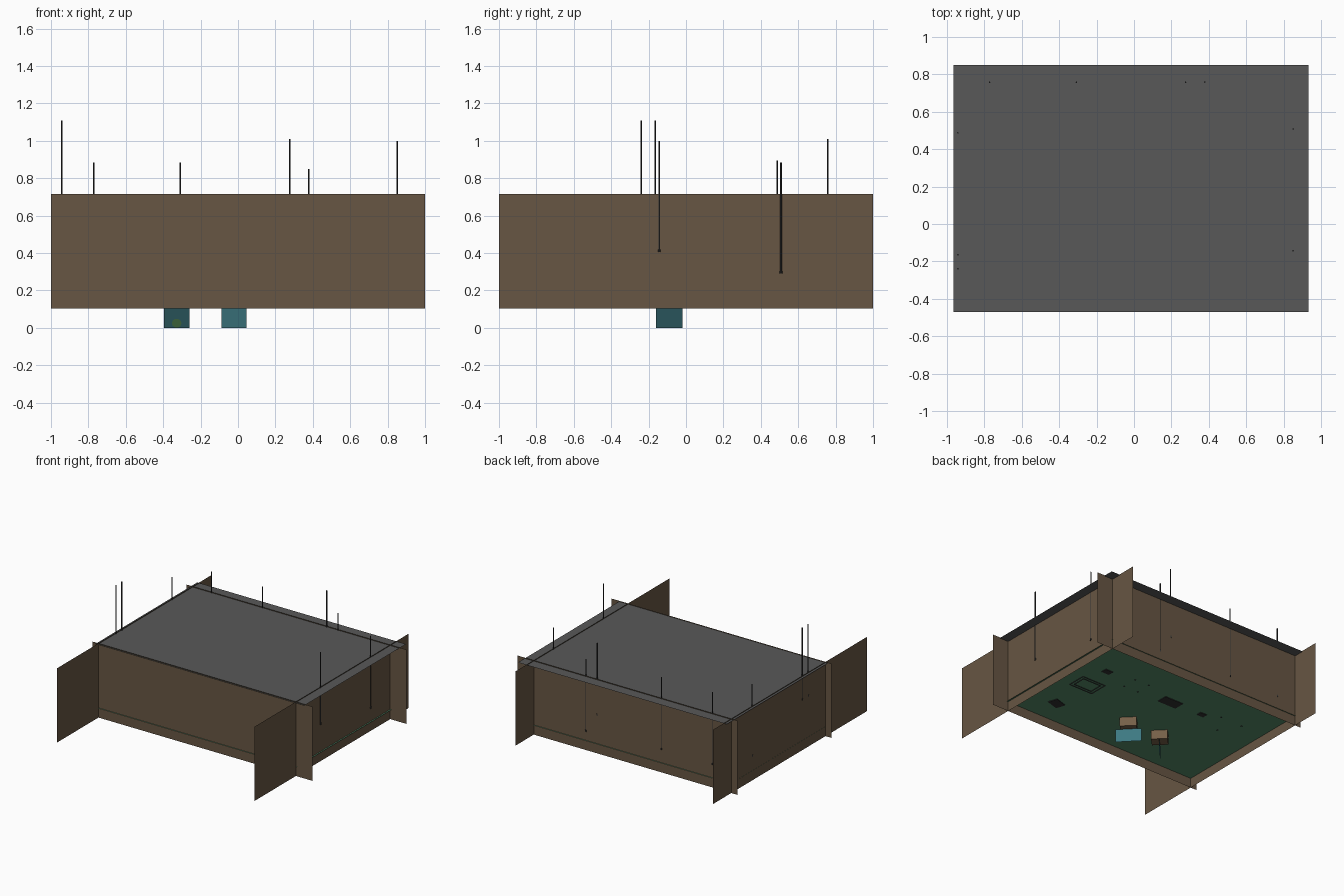
import bpy, math

if "Cube" in bpy.data.objects:
    bpy.data.objects.remove(bpy.data.objects["Cube"])


def mat(name, rgb):
    m = bpy.data.materials.new(name)
    m.diffuse_color = (*rgb, 1)
    m.use_nodes = True
    m.node_tree.nodes["Principled BSDF"].inputs["Base Color"].default_value = m.diffuse_color
    return m


BROWN = mat("wall brown", (0.137, 0.093, 0.056))
GREY = mat("roof grey", (0.098, 0.098, 0.098))
GREEN = mat("floor green", (0.092, 0.255, 0.140))
BLUE = mat("screen blue", (0.047, 0.190, 0.225))
BLACK = mat("metal black", (0.030, 0.030, 0.030))
TAN = mat("cabinet tan", (0.180, 0.115, 0.065))
MOSS = mat("knob green", (0.100, 0.260, 0.090))


def mesh(name, verts, faces, m):
    me = bpy.data.meshes.new(name)
    me.from_pydata(verts, [], faces)
    me.materials.append(m)
    ob = bpy.data.objects.new(name, me)
    bpy.context.collection.objects.link(ob)
    return ob


def sheet(name, a, b, c, d, m):
    return mesh(name, [a, b, c, d], [(0, 1, 2, 3)], m)


def flat(name, x0, x1, y0, y1, z, m):
    return sheet(name, (x0, y0, z), (x1, y0, z), (x1, y1, z), (x0, y1, z), m)


def box(name, c, s, m, turn=0):
    v = [(x * s[0] / 2, y * s[1] / 2, z * s[2] / 2)
         for x in (-1, 1) for y in (-1, 1) for z in (-1, 1)]
    f = [(0, 1, 3, 2), (4, 6, 7, 5), (0, 4, 5, 1), (2, 3, 7, 6), (0, 2, 6, 4), (1, 5, 7, 3)]
    ob = mesh(name, v, f, m)
    ob.location = c
    ob.rotation_euler.z = turn
    return ob


def rod(name, x, y, z0, z1, r, m, n=8):
    ring = [(math.cos(2 * math.pi * i / n) * r, math.sin(2 * math.pi * i / n) * r) for i in range(n)]
    v = [(x + a, y + b, z) for z in (z0, z1) for a, b in ring]
    f = [(i, (i + 1) % n, n + (i + 1) % n, n + i) for i in range(n)]
    f += [tuple(range(n))[::-1], tuple(range(n, 2 * n))]
    return mesh(name, v, f, m)


# walls: four thin sheets running past each other at the corners
Z0, Z1, FLOOR = 0.105, 0.715, 0.185
XL, XR, YF, YB = -0.945, 0.85, -0.462, 0.762
for name, y, s in (("front_wall", YF, 1), ("back_wall", YB, -1)):
    sheet(name, (-s, y, Z0), (s, y, Z0), (s, y, Z1), (-s, y, Z1), BROWN)
for name, x, s in (("left_wall", XL, -1), ("right_wall", XR, 1)):
    sheet(name, (x, -s, Z0), (x, s, Z0), (x, s, Z1), (x, -s, Z1), BROWN)

# roof and floor
flat("roof", -0.965, 0.932, -0.47, 0.85, 0.709, GREY)
flat("floor", XL - 0.001, XR + 0.012, YF - 0.006, YB + 0.006, FLOOR, GREEN)

# hanging rods in the left, back and right walls, with a small end knob
IN = 0.0035
RODS = [(XL + IN, .487, .895), (XL + IN, -.165, 1.11), (XL + IN, -.24, 1.11),
        (-.772, YB - IN, .885), (-.308, YB - IN, .885), (.276, YB - IN, 1.01), (.378, YB - IN, .85),
        (XR - IN + .004, .508, .885), (XR - IN + .004, -.143, 1.0)]
for x, y, top in RODS:
    rod("hanging_rod", x, y, top - 0.58, top, 0.0042, BLACK)
    rod("rod_knob", x, y, top - 0.595, top - 0.58, 0.007, BLACK)

# two cabinets turned 45 degrees, each with a screen sheet hanging below
for x, y, d in ((-.022, -.09, -1), (-.328, -.09, 1)):
    box("cabinet", (x, y, 0.19), (0.125, 0.095, 0.16), TAN, math.radians(-45))
    hx, hy = 0.0675, 0.07
    sheet("screen", (x - hx, y - hy * d, 0), (x + hx, y + hy * d, 0),
          (x + hx, y + hy * d, 0.108), (x - hx, y - hy * d, 0.108), BLUE)
# round knob on the left screen
n = 10
mesh("screen_knob", [(-.328 + .026 * math.cos(2 * math.pi * i / n),
                      -.093 + .026 * math.cos(2 * math.pi * i / n),
                      .025 + .024 * math.sin(2 * math.pi * i / n)) for i in range(n)],
     [tuple(range(n))], MOSS)

# rectangular floor frames
cx, cy = .556, .116
for w, d in ((.215, .156), (.165, .110)):
    for s in (-1, 1):
        box("frame_bar", (cx, cy + s * d / 2, FLOOR), (w + .005, .005, .008), BLACK)
        box("frame_bar", (cx + s * w / 2, cy, FLOOR), (.005, d, .008), BLACK)

# furniture bases showing through the floor
for x, y, w, d, t in ((.557, -.243, .11, .08, .3), (.57, .367, .07, .05, 0),
                      (-.09, .32, .17, .09, 0), (-.39, .33, .06, .045, 0)):
    box("furniture_base", (x, y, FLOOR + .01), (w, d, .03), BLACK, t)
    box("furniture_seat", (x, y, FLOOR + .06), (w, d, .07), TAN, t)

# table with four legs, and a bench with three
for x, y in ((.2, .28), (.33, .28), (.2, .41), (.33, .41), (-.53, .39), (-.73, .39), (-.63, .228)):
    rod("table_leg", x, y, FLOOR - .004, FLOOR + .13, .006, BLACK)
box("table_top", (.265, .345, FLOOR + .135), (.18, .18, .012), TAN)
box("bench_top", (-.63, .31, FLOOR + .135), (.26, .22, .012), TAN)
